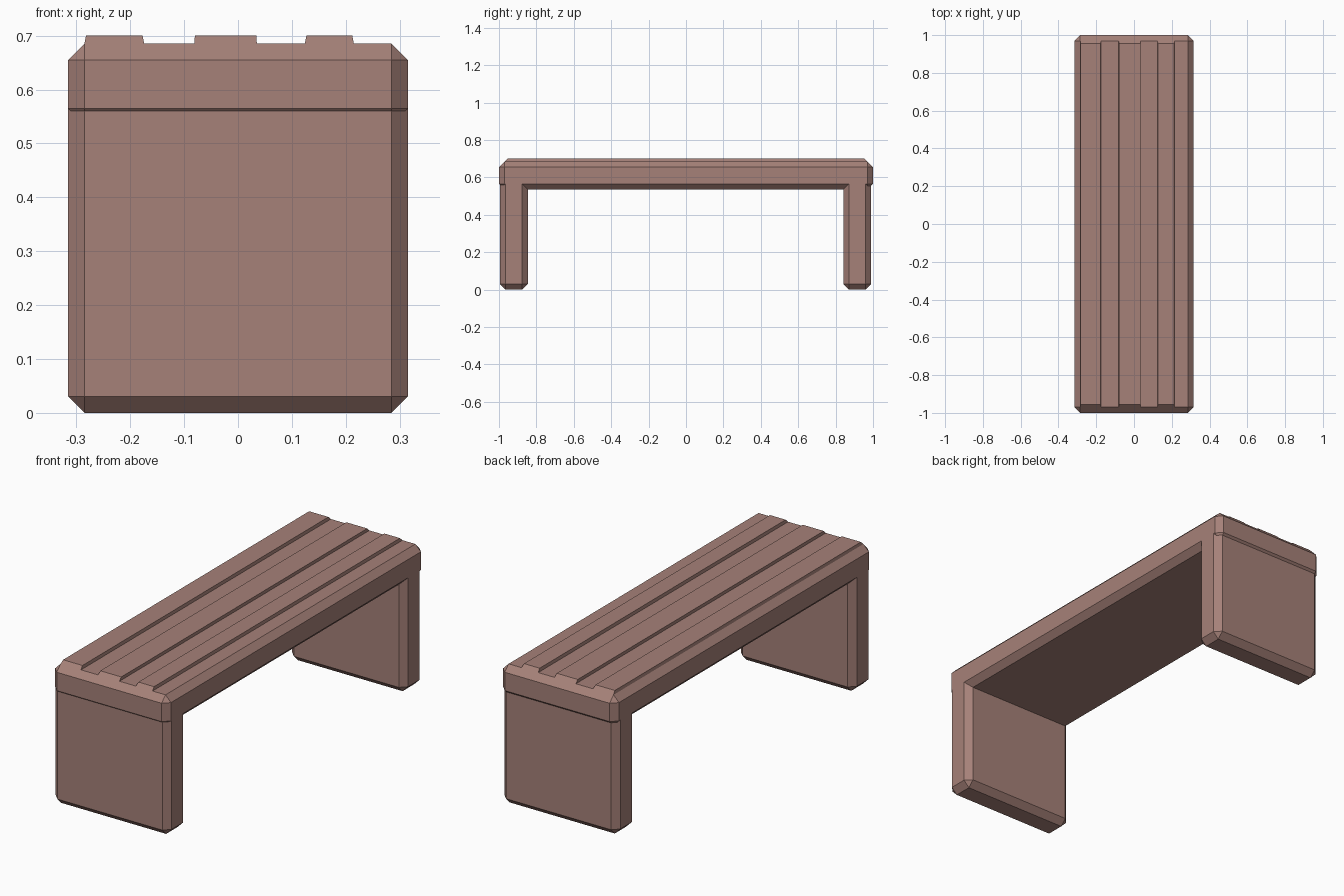
import bpy, bmesh

if "Cube" in bpy.data.objects:
    bpy.data.objects.remove(bpy.data.objects["Cube"])

CH = 0.03  # chamfer width of the stone blocks

stone = bpy.data.materials.new("stone")
stone.diffuse_color = (0.38, 0.22, 0.19, 1)
stone.use_nodes = True
stone.node_tree.nodes["Principled BSDF"].inputs["Base Color"].default_value = stone.diffuse_color


def finish(bm, name):
    bmesh.ops.recalc_face_normals(bm, faces=bm.faces)
    mesh = bpy.data.meshes.new(name)
    bm.to_mesh(mesh)
    bm.free()
    mesh.materials.append(stone)
    obj = bpy.data.objects.new(name, mesh)
    bpy.context.collection.objects.link(obj)
    return obj


def box(x, y, z):
    """bmesh cuboid from (min, max) pairs"""
    bm = bmesh.new()
    bmesh.ops.create_cube(bm, size=1)
    for v in bm.verts:
        v.co = [r[0] if c < 0 else r[1] for c, r in zip(v.co, (x, y, z))]
    return bm


def chamfered_block(name, x, y, z):
    bm = box(x, y, z)
    bmesh.ops.bevel(bm, geom=bm.edges[:], offset=CH, offset_type='OFFSET',
                    segments=1, profile=0.5, affect='EDGES')
    return finish(bm, name)


# Seat slab and the two slab legs, whose tops are buried in the seat
W = (-0.315, 0.315)
chamfered_block("seat", W, (-1, 1), (0.535, 0.685))
chamfered_block("front_leg", W, (-0.995, -0.846), (0, 0.61))
chamfered_block("back_leg", W, (0.841, 0.99), (0, 0.61))

# Raised slats: sides taper slightly, ends carry on the seat's 45 degree slope
slats = {"left_slat": (-0.285, -0.174, 0.003),
         "middle_slat": (-0.081, 0.035, 0.001),
         "right_slat": (0.124, 0.215, 0.003)}
for name, (x0, x1, taper) in slats.items():
    bm = box((x0, x1), (-0.97, 0.97), (0.685, 0.70))
    for v in bm.verts:
        if v.co.z > 0.69:
            v.co.x += taper if v.co.x < (x0 + x1) / 2 else -taper
            v.co.y += 0.015 if v.co.y < 0 else -0.015
    finish(bm, name)
